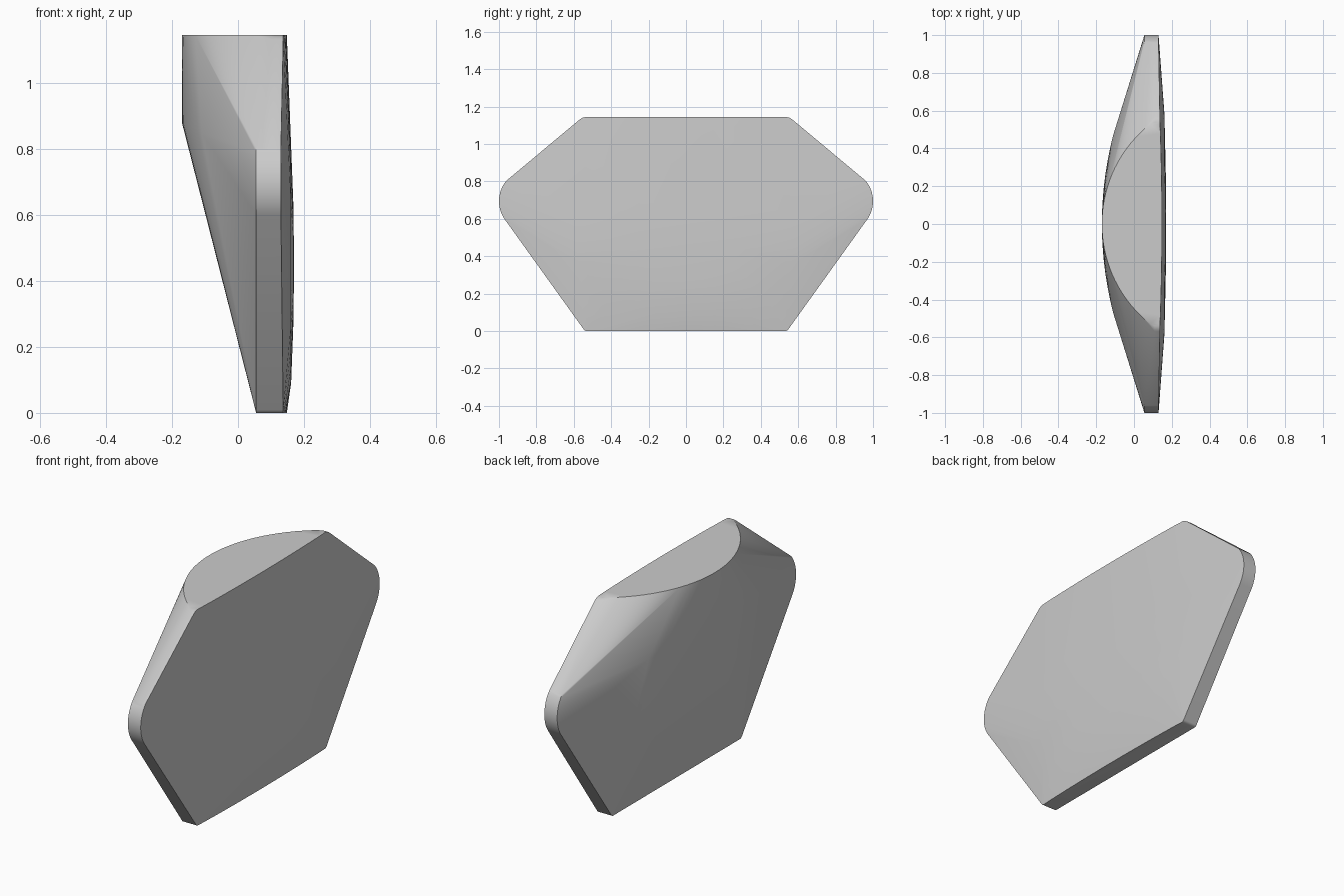
import bpy
import bmesh
import math

if "Cube" in bpy.data.objects:
    bpy.data.objects.remove(bpy.data.objects["Cube"], do_unlink=True)

TOP = 1.145
BACK, FRONT = 0.055, 0.13      # x of the two rims of the thin edge


def arc(cy, cz, radius, start, end, steps):
    """Points (y, z) along a circular arc, angles in degrees."""
    for i in range(steps + 1):
        a = math.radians(start + (end - start) * i / steps)
        yield cy + radius * math.cos(a), cz + radius * math.sin(a)


points = []


def add(x, y, z):
    """Add a point and its mirror image across y = 0."""
    points.append((x, y, z))
    if y > 0:
        points.append((x, -y, z))


# Rounded side tips and bottom corners, on both rims
for y, z in arc(0.83, 0.695, 0.17, -34, 40, 12):
    add(BACK, y, z)
    add(FRONT, y, z)
for y, z in arc(0.53, 0.02, 0.02, -90, -34, 4):
    add(BACK, y, z)
    add(0.137, y, z)

# Rounded top corners of the face rim
for y, z in arc(0.53, TOP - 0.06, 0.06, 50, 90, 5):
    add(0.137, y, z)
    add(0.11, y, z)

# Curved rim of the flat top
R = 0.675
for i in range(17):
    y = 0.53 * i / 16
    add(-0.17 + R - math.sqrt(R * R - y * y), y, TOP)

# Ridge of the bulge below the top
for i in range(11):
    y = 0.47 * i / 10
    add(-0.17 + 0.27 * y * y, y, 0.88 - 0.136 * y * y)

# Slightly domed face
for i in range(7):
    y = 0.48 * i / 6
    bow = 0.148 - 0.01 * (y / 0.53) ** 2
    add(bow, y, 0)
    add(bow, y, TOP)
for ring, height in ((0.0, 0.17), (0.22, 0.168), (0.45, 0.161)):
    for i in range(13):
        a = math.pi * (i / 12 - 0.5)
        add(height, ring * 1.3 * math.cos(a), 0.45 + ring * 0.8 * math.sin(a))

# Wrap one closed skin around the profile points
bm = bmesh.new()
for p in points:
    bm.verts.new(p)
bmesh.ops.remove_doubles(bm, verts=bm.verts, dist=0.0005)
hull = bmesh.ops.convex_hull(bm, input=bm.verts)
loose = [v for v in bm.verts if not v.link_faces]
bmesh.ops.delete(bm, geom=loose, context='VERTS')
bmesh.ops.dissolve_limit(bm, angle_limit=0.005, verts=bm.verts, edges=bm.edges)
bmesh.ops.recalc_face_normals(bm, faces=bm.faces)
mesh = bpy.data.meshes.new("domed_panel")
bm.to_mesh(mesh)
bm.free()
panel = bpy.data.objects.new("domed_panel", mesh)
bpy.context.collection.objects.link(panel)

# Plain grey material
grey = bpy.data.materials.new("grey")
grey.use_nodes = True
colour = (0.6, 0.6, 0.6, 1)
grey.diffuse_color = colour
grey.node_tree.nodes["Principled BSDF"].inputs["Base Color"].default_value = colour
mesh.materials.append(grey)

bpy.ops.object.select_all(action='DESELECT')
panel.select_set(True)
bpy.context.view_layer.objects.active = panel
bpy.ops.object.shade_smooth_by_angle(angle=math.radians(30))
